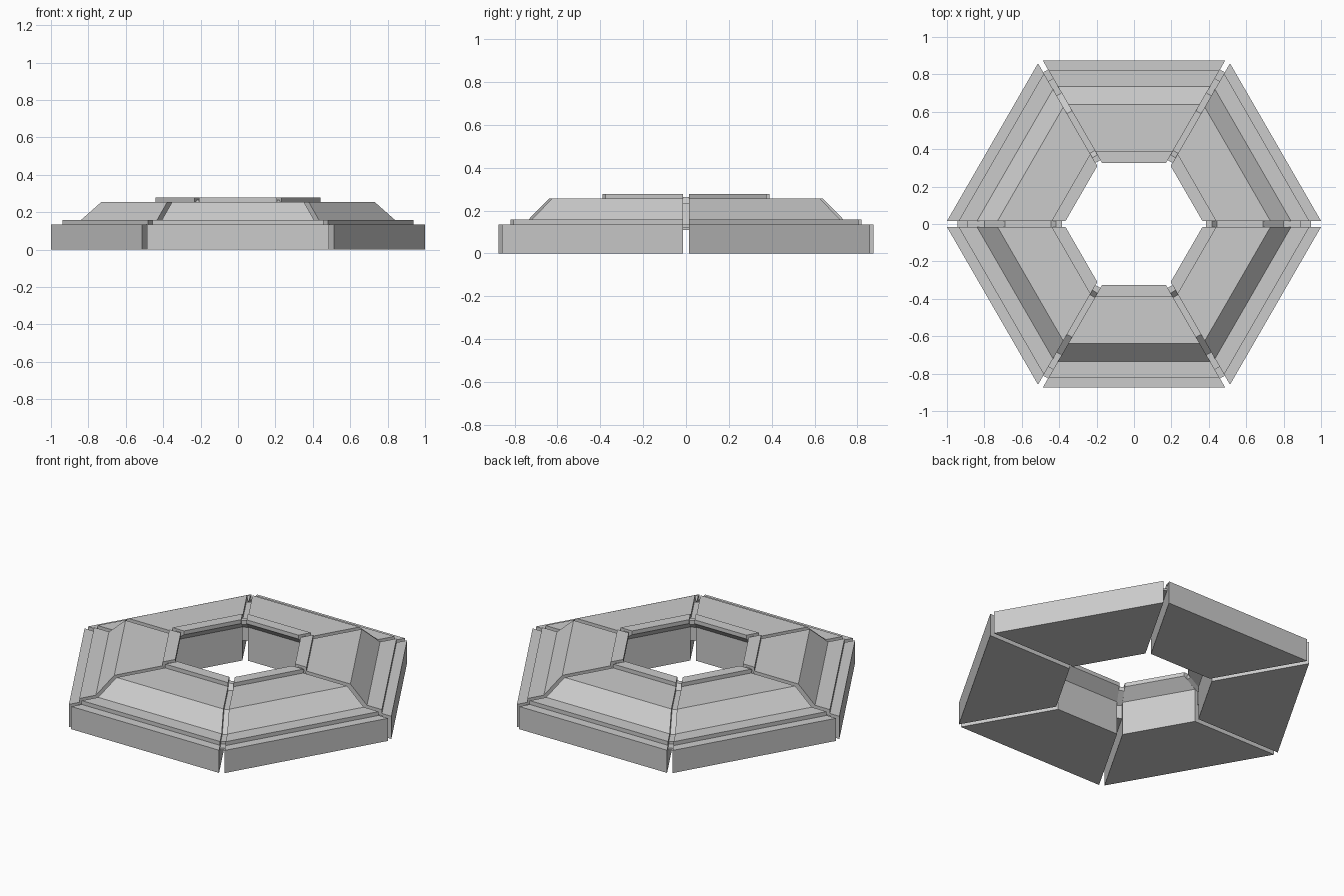
import bpy, bmesh
from math import radians, tan, sin, pi
from mathutils import Matrix

if "Cube" in bpy.data.objects:
    bpy.data.objects.remove(bpy.data.objects["Cube"])

GAP = 0.015  # half of the gap between neighbouring segments

# (apothem, z) cross-section of a ring segment
SEGMENT = [(0.39, 0), (0.874, 0), (0.874, 0.135), (0.82, 0.135), (0.82, 0.158),
           (0.735, 0.158), (0.64, 0.255), (0.39, 0.255), (0.39, 0.278),
           (0.325, 0.278), (0.325, 0.255), (0.39, 0.20)]

# (radius, z) cross-section of the recessed joint in each gap
JOINT = [(0.46, 0.11), (0.945, 0.11), (0.945, 0.122), (0.89, 0.122), (0.89, 0.137),
         (0.80, 0.137), (0.69, 0.233), (0.445, 0.233), (0.418, 0.264),
         (0.386, 0.264), (0.386, 0.24), (0.46, 0.19)]


def loft(name, profile, half_width, angle):
    """Sweep a profile between two sides; half_width(r) gives the side offset."""
    bm = bmesh.new()
    sides = [[bm.verts.new((r, s * half_width(r), z)) for r, z in profile]
             for s in (-1, 1)]
    n = len(profile)
    for i in range(n):
        j = (i + 1) % n
        bm.faces.new((sides[0][i], sides[0][j], sides[1][j], sides[1][i]))
    for side in sides:
        bm.faces.new(side)
    bmesh.ops.recalc_face_normals(bm, faces=bm.faces)
    bm.transform(Matrix.Rotation(angle, 4, 'Z'))
    mesh = bpy.data.meshes.new(name)
    bm.to_mesh(mesh)
    bm.free()
    obj = bpy.data.objects.new(name, mesh)
    bpy.context.collection.objects.link(obj)


def mitre(r):
    return r * tan(pi / 6) - GAP / sin(pi / 3)


for k in range(6):
    # Mitred ring segments, facing 30, 90, 150... degrees
    loft(f"ring_segment_{k + 1}", SEGMENT, mitre, radians(30 + 60 * k))
    # Narrow recessed joints filling the gaps at the corners
    loft(f"corner_joint_{k + 1}", JOINT, lambda r: GAP, radians(60 * k))
